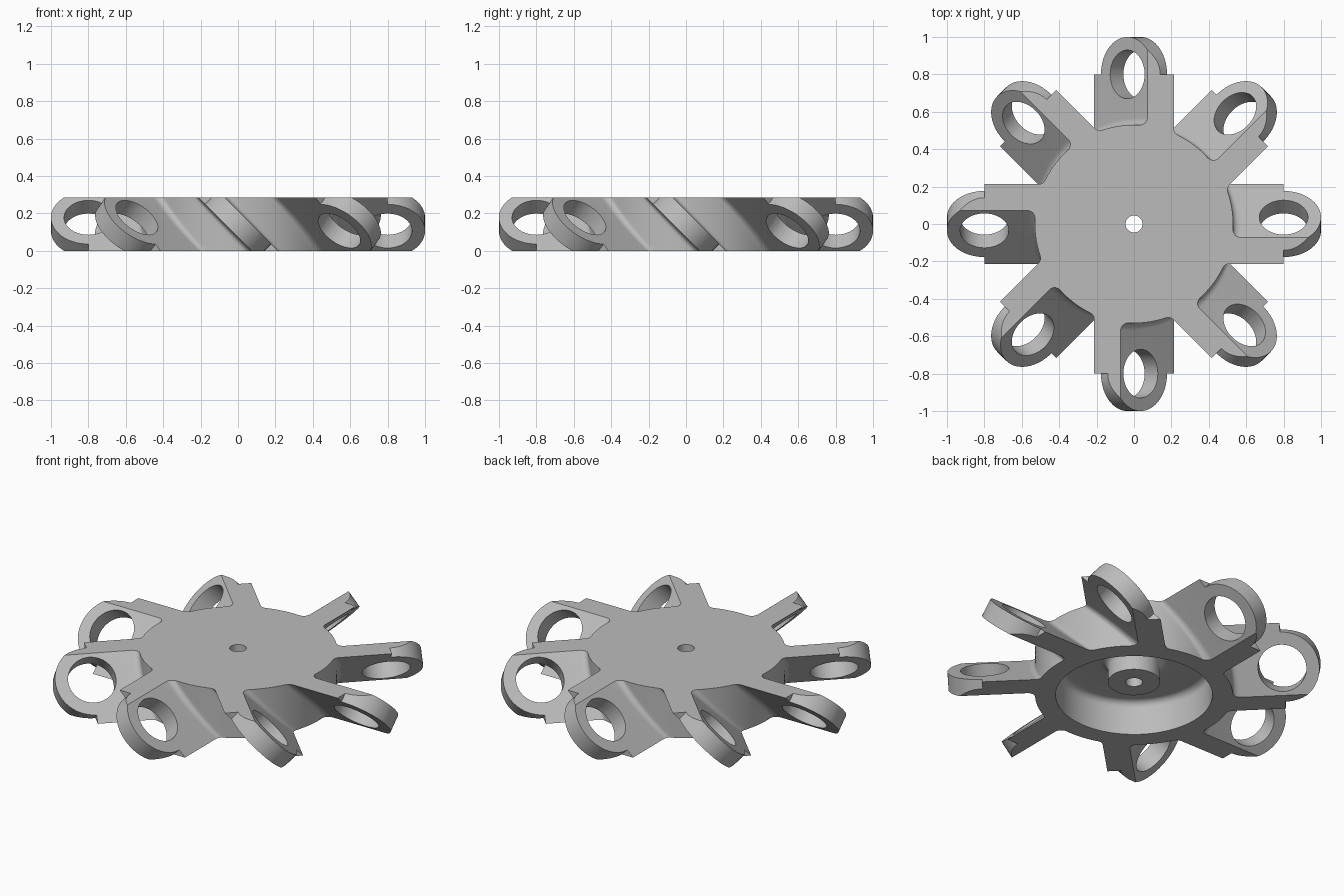
import bpy, bmesh, math
from mathutils import Matrix, Vector

if "Cube" in bpy.data.objects:
    bpy.data.objects.remove(bpy.data.objects["Cube"], do_unlink=True)

HEIGHT = 0.285      # overall thickness
MID = HEIGHT / 2
HUB_R = 0.53        # hub radius
FILLET = 0.04       # blade root fillet
THICK = 0.1         # blade thickness, square to its face
HALF_W = THICK / math.sqrt(2)
TIP = 0.8           # blade end and eyelet centre
RING_R, HOLE_R = 0.2, 0.13
BLADES = 8
SLICES = 20
TILT = Matrix.Translation((0, 0, MID)) @ Matrix.Rotation(-math.pi / 4, 4, 'X')

grey = bpy.data.materials.new("light_grey")
grey.use_nodes = True
grey.diffuse_color = (0.5, 0.5, 0.5, 1)
grey.node_tree.nodes["Principled BSDF"].inputs["Base Color"].default_value = (0.5, 0.5, 0.5, 1)


def make_object(name, bm):
    bmesh.ops.recalc_face_normals(bm, faces=bm.faces)
    mesh = bpy.data.meshes.new(name)
    bm.to_mesh(mesh)
    bm.free()
    mesh.materials.append(grey)
    obj = bpy.data.objects.new(name, mesh)
    bpy.context.collection.objects.link(obj)
    return obj


def activate(obj):
    bpy.ops.object.select_all(action='DESELECT')
    obj.select_set(True)
    bpy.context.view_layer.objects.active = obj


def turn(k):
    return Matrix.Rotation(k * 2 * math.pi / BLADES, 4, 'Z')


def root_side(edge):
    """Hub tangent point, fillet arc and tip corner of one blade side."""
    cy = edge - FILLET
    cx = math.sqrt((HUB_R + FILLET) ** 2 - cy ** 2)
    start = math.atan2(-cy, -cx) % (2 * math.pi)
    pts = []
    for i in range(9):
        a = start + (math.pi / 2 - start) * i / 8
        pts.append((cx + FILLET * math.cos(a), cy + FILLET * math.sin(a)))
    return pts + [(TIP, edge)]


def outline(shift):
    """Horizontal section: hub with all blades moved sideways by shift."""
    right = root_side(shift - HALF_W)
    left = [(x, -y) for x, y in reversed(root_side(-shift - HALF_W))]
    a0 = math.atan2(left[-1][1], left[-1][0])
    a1 = math.atan2(right[0][1], right[0][0]) + 2 * math.pi / BLADES
    arc = []
    for i in range(1, 8):
        a = a0 + (a1 - a0) * i / 8
        arc.append((HUB_R * math.cos(a), HUB_R * math.sin(a)))
    sector = right + left + arc
    return [turn(k) @ Vector((x, y, 0)) for k in range(BLADES) for x, y in sector]


# Hub with slanted blades, lofted from sections
bm = bmesh.new()
loops = []
for i in range(SLICES + 1):
    z = HEIGHT * i / SLICES
    loops.append([bm.verts.new((p.x, p.y, z)) for p in outline(MID - z)])
for low, high in zip(loops, loops[1:]):
    for j in range(len(low)):
        n = (j + 1) % len(low)
        bm.faces.new((low[j], low[n], high[n], high[j]))
bm.faces.new(loops[0])
bm.faces.new(loops[-1])
body = make_object("hub_and_blades", bm)

# Cutter for the underside recess, centre boss and bore
WALL_R, BOSS_R, BORE_R = 0.42, 0.14, 0.045
FLOOR, BOSS_Z, ROUND = 0.2, 0.08, 0.04
profile = [(0, -0.1), (WALL_R, -0.1)]
for centre, first in ((WALL_R - ROUND, 0), (BOSS_R + ROUND, 90)):
    for i in range(7):
        a = math.radians(first + 15 * i)
        profile.append((centre + ROUND * math.cos(a), FLOOR - ROUND + ROUND * math.sin(a)))
profile += [(BOSS_R, BOSS_Z), (BORE_R, BOSS_Z), (BORE_R, 0.4), (0, 0.4)]
bm = bmesh.new()
verts = [bm.verts.new((r, 0, z)) for r, z in profile]
edges = [bm.edges.new(pair) for pair in zip(verts, verts[1:])]
bmesh.ops.spin(bm, geom=verts + edges, cent=(0, 0, 0), axis=(0, 0, 1),
               angle=2 * math.pi, steps=64)
bmesh.ops.remove_doubles(bm, verts=bm.verts, dist=0.0001)
recess = make_object("recess_cutter", bm)

# Cutter for the eyelet holes
bm = bmesh.new()
for k in range(BLADES):
    bmesh.ops.create_cone(bm, cap_ends=True, segments=64, radius1=HOLE_R, radius2=HOLE_R,
                          depth=0.2, matrix=turn(k) @ TILT @ Matrix.Translation((TIP, 0, 0)))
holes = make_object("hole_cutter", bm)

for cutter in (recess, holes):
    cutter.hide_render = True
    mod = body.modifiers.new("cut", 'BOOLEAN')
    mod.operation = 'DIFFERENCE'
    mod.solver = 'EXACT'
    mod.object = cutter
    activate(body)
    bpy.ops.object.modifier_apply(modifier=mod.name)
    bpy.data.objects.remove(cutter, do_unlink=True)

# Outer halves of the eyelets, trimmed flush with the top and bottom
bm = bmesh.new()
rows = []
for i in range(33):
    a = -math.pi / 2 + math.pi * i / 32
    rows.append([bm.verts.new((TIP + r * math.cos(a), r * math.sin(a), h * THICK / 2))
                 for r, h in ((RING_R, -1), (RING_R, 1), (HOLE_R, 1), (HOLE_R, -1))])
for a, b in zip(rows, rows[1:]):
    for j in range(4):
        n = (j + 1) % 4
        bm.faces.new((a[j], a[n], b[n], b[j]))
bm.faces.new(rows[0])
bm.faces.new(rows[-1])
bm.transform(TILT)
for z, up in ((HEIGHT, 1), (0, -1)):
    cut = bmesh.ops.bisect_plane(bm, geom=bm.verts[:] + bm.edges[:] + bm.faces[:],
                                 plane_co=(0, 0, z), plane_no=(0, 0, up), clear_outer=True)
    rim = [e for e in cut["geom_cut"] if isinstance(e, bmesh.types.BMEdge)]
    bmesh.ops.holes_fill(bm, edges=rim, sides=0)
eyelet = make_object("eyelet_1", bm)
eyelets = [eyelet]
for k in range(1, BLADES):
    copy = bpy.data.objects.new(f"eyelet_{k + 1}", eyelet.data)
    copy.matrix_world = turn(k)
    bpy.context.collection.objects.link(copy)
    eyelets.append(copy)

# Smooth curved walls, keep hard edges
for obj in (body, eyelet):
    activate(obj)
    bpy.ops.object.shade_smooth_by_angle(angle=math.radians(30))
